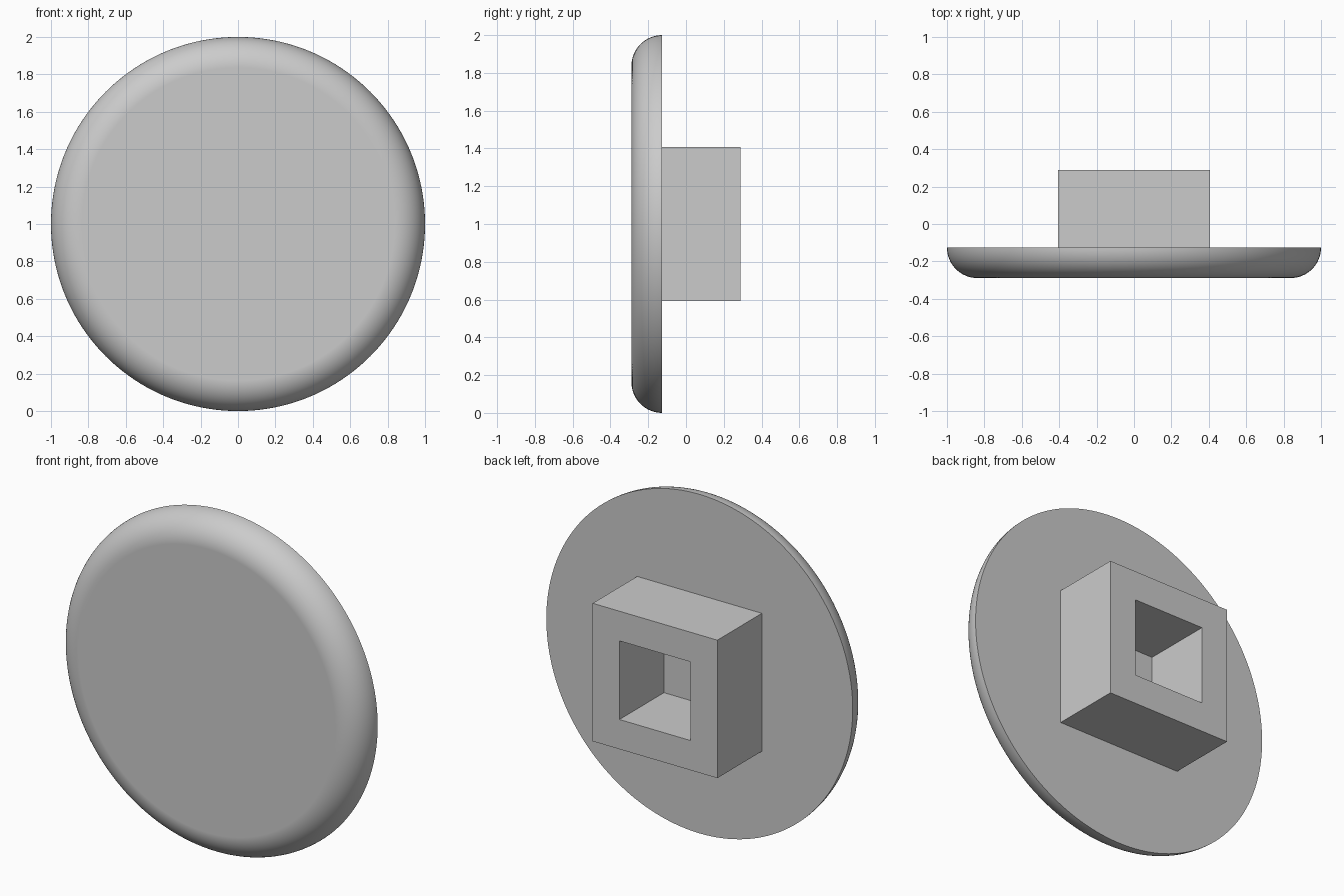
import bpy
import bmesh
from math import sin, cos, pi, radians
from mathutils import Matrix, Vector

if "Cube" in bpy.data.objects:
    bpy.data.objects.remove(bpy.data.objects["Cube"], do_unlink=True)

FRONT, SEAM, BACK = -0.289, -0.126, 0.289   # depths along y
CENTRE = Vector((0, 0, 1))

grey = bpy.data.materials.new("plain grey")
grey.use_nodes = True
colour = (0.6, 0.6, 0.6, 1)
grey.diffuse_color = colour
grey.node_tree.nodes["Principled BSDF"].inputs["Base Color"].default_value = colour


def make_object(name, bm):
    bmesh.ops.recalc_face_normals(bm, faces=bm.faces)
    mesh = bpy.data.meshes.new(name)
    bm.to_mesh(mesh)
    bm.free()
    mesh.materials.append(grey)
    obj = bpy.data.objects.new(name, mesh)
    bpy.context.collection.objects.link(obj)
    return obj


def bridge_rings(bm, rings):
    """Join successive rings of points with quads."""
    loops = [[bm.verts.new(p) for p in ring] for ring in rings]
    for a, b in zip(loops, loops[1:]):
        for i in range(len(a)):
            j = (i + 1) % len(a)
            bm.faces.new((a[i], a[j], b[j], b[i]))
    return loops


def ring(radius, y, sides, turn=0):
    angles = [turn + 2 * pi * i / sides for i in range(sides)]
    return [CENTRE + Vector((radius * cos(a), y, radius * sin(a))) for a in angles]


# Round plate with a quarter-round front rim and flat back
bm = bmesh.new()
rim = SEAM - FRONT
steps = 16
rings = []
for i in range(steps + 1):
    a = pi / 2 * i / steps
    rings.append(ring(1 - rim + rim * cos(a), SEAM - rim * sin(a), 160))
loops = bridge_rings(bm, rings)
bm.faces.new(loops[0])
bm.faces.new(loops[-1])
plate = make_object("round_plate", bm)
bpy.ops.object.select_all(action="DESELECT")
plate.select_set(True)
bpy.context.view_layer.objects.active = plate
bpy.ops.object.shade_smooth_by_angle(angle=radians(30))
weighted = plate.modifiers.new("flat front normals", "WEIGHTED_NORMAL")
weighted.keep_sharp = True

# Square boss on the back with a square socket reaching the plate
bm = bmesh.new()
outer, inner = 0.407 * 2 ** 0.5, 0.232 * 2 ** 0.5
bridge_rings(bm, [ring(r, y, 4, pi / 4) for r, y in
                  ((outer, SEAM), (outer, BACK), (inner, BACK), (inner, SEAM))])
make_object("square_socket", bm)
